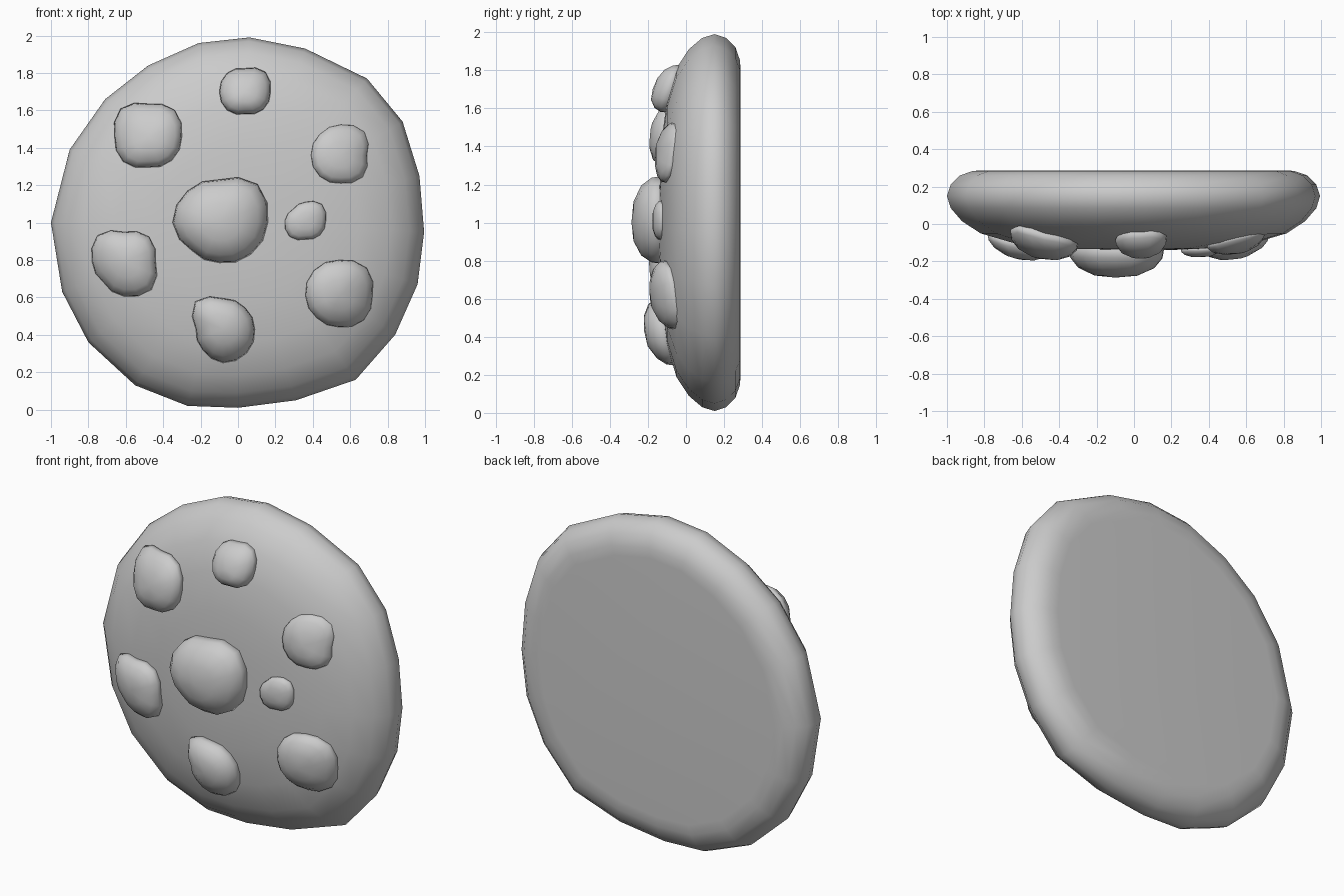
import bpy, bmesh, math

if "Cube" in bpy.data.objects:
    bpy.data.objects.remove(bpy.data.objects["Cube"])

CZ = 1.0  # height of the disc centre

# Disc cross-section: (fraction of outline, y), front pole to back
PROFILE = [(0.2, -0.139), (0.42, -0.13), (0.65, -0.10), (0.82, -0.05), (0.92, 0.015),
           (0.98, 0.085), (1.0, 0.15), (0.98, 0.21), (0.93, 0.26), (0.86, 0.284), (0.8, 0.287)]

# Disc outline in x, z
OUTLINE = [(0.06, 1.99), (0.36, 1.93), (0.69, 1.77), (0.88, 1.54), (0.97, 1.25),
           (0.995, 0.95), (0.96, 0.67), (0.84, 0.40), (0.63, 0.16), (0.31, 0.05),
           (0.0, 0.01), (-0.27, 0.02), (-0.55, 0.13), (-0.80, 0.36), (-0.94, 0.63),
           (-1.0, 1.0), (-0.90, 1.39), (-0.71, 1.66), (-0.48, 1.84), (-0.21, 1.96)]


def surface_y(x, z):
    """Front surface of the disc at x, z."""
    r = math.hypot(x, z - CZ)
    pts = [(0, -0.14)] + PROFILE[:7]
    for (r0, y0), (r1, y1) in zip(pts, pts[1:]):
        if r <= r1:
            return y0 + (y1 - y0) * (r - r0) / (r1 - r0)
    return pts[-1][1]


def build(name, pole, rings):
    """Skin rings of points, closing the front on a pole and the back with a cap."""
    bm = bmesh.new()
    p = bm.verts.new(pole)
    loops = [[bm.verts.new(c) for c in ring] for ring in rings]
    n = len(loops[0])
    for i in range(n):
        j = (i + 1) % n
        bm.faces.new((p, loops[0][i], loops[0][j]))
        for a, b in zip(loops, loops[1:]):
            bm.faces.new((a[i], b[i], b[j], a[j]))
    bm.faces.new(loops[-1])
    bmesh.ops.recalc_face_normals(bm, faces=bm.faces)
    for f in bm.faces:
        f.smooth = True
    me = bpy.data.meshes.new(name)
    bm.to_mesh(me)
    bm.free()
    ob = bpy.data.objects.new(name, me)
    bpy.context.collection.objects.link(ob)
    return ob


# Cookie disc
build("cookie_body", (0, -0.14, CZ),
      [[(x * s, y, CZ + (z - CZ) * s) for x, z in OUTLINE] for s, y in PROFILE])

# Chips: centre x, z, height above the disc, radii every 45 degrees
CHIPS = {
    "middle": (-0.10, 1.00, 0.147, (.26, .29, .23, .24, .25, .21, .215, .24)),
    "top": (0.04, 1.70, 0.09, (.135, .15, .125, .14, .14, .14, .12, .135)),
    "upper_left": (-0.48, 1.46, 0.09, (.18, .20, .175, .21, .18, .19, .165, .18)),
    "upper_right": (0.55, 1.36, 0.06, (.14, .18, .165, .16, .16, .16, .15, .165)),
    "small": (0.36, 1.01, 0.045, (.11, .125, .10, .09, .11, .12, .10, .11)),
    "lower_left": (-0.61, 0.79, 0.09, (.17, .19, .16, .20, .17, .155, .185, .21)),
    "bottom": (-0.08, 0.43, 0.11, (.17, .165, .165, .21, .145, .155, .18, .18)),
    "lower_right": (0.54, 0.61, 0.09, (.18, .21, .19, .19, .18, .17, .17, .19)),
}
# Chip cross-section: (fraction of radius, fraction of height)
DOME = [(0.45, 0.93), (0.8, 0.66), (0.97, 0.3), (1.0, 0.0), (0.75, -0.5)]

for name, (cx, cz, h, radii) in CHIPS.items():
    n = len(radii) * 2
    # Add in-between radii for a rounder outline
    full = []
    for i, r in enumerate(radii):
        full += [r, 0.505 * (r + radii[(i + 1) % len(radii)])]
    rings = []
    for s, t in DOME:
        ring = []
        for i, r in enumerate(full):
            a = math.tau * i / n
            x, z = cx + s * r * math.cos(a), cz + s * r * math.sin(a)
            ring.append((x, surface_y(x, z) - h * t, z))
        rings.append(ring)
    build("chip_" + name, (cx, surface_y(cx, cz) - h, cz), rings)
